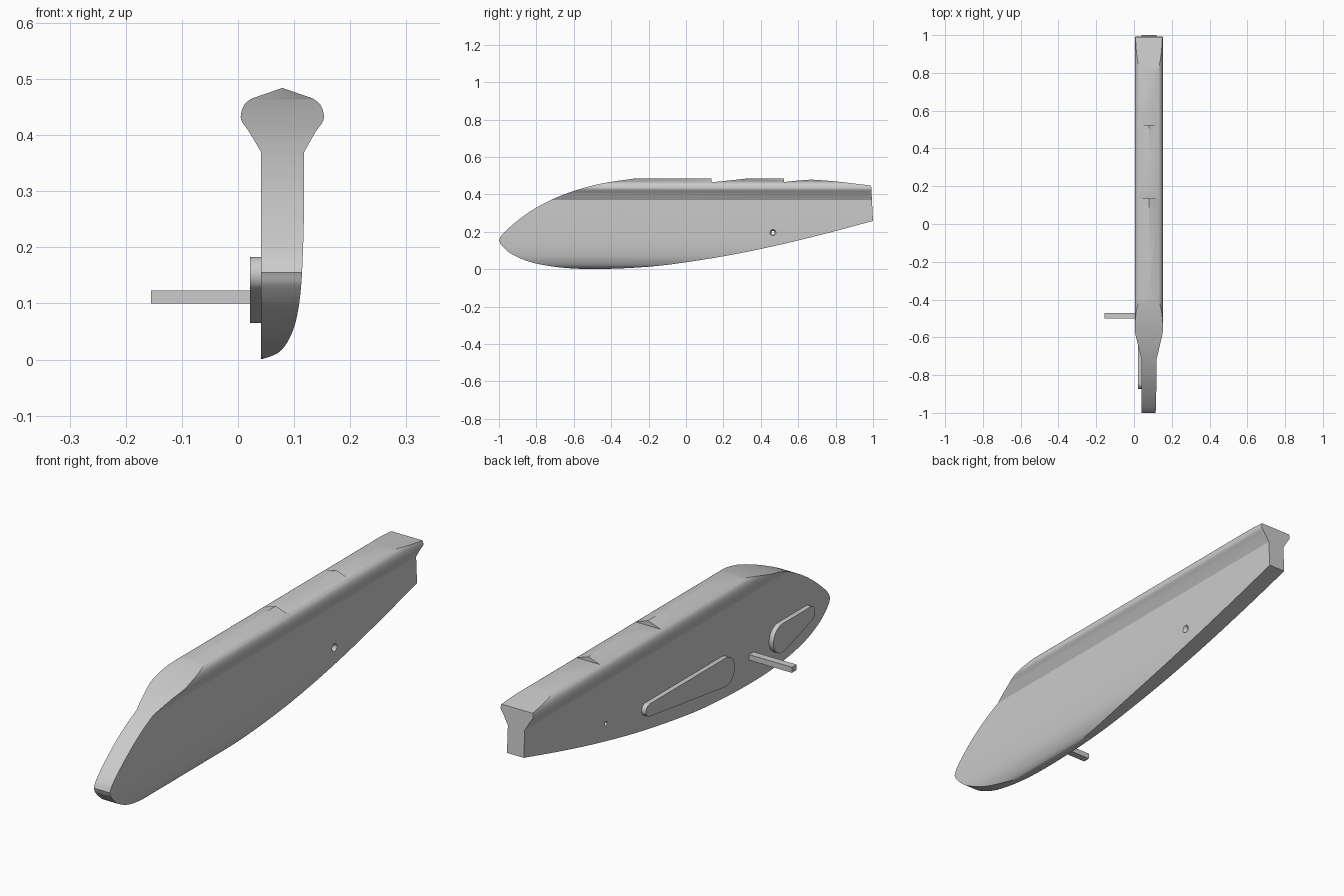
import bpy, bmesh, math
from mathutils import Vector, Matrix

cube = bpy.data.objects.get("Cube")
if cube:
    bpy.data.objects.remove(cube, do_unlink=True)

grey = bpy.data.materials.new("plain grey")
grey.use_nodes = True
GREY = (0.6, 0.6, 0.6, 1)
grey.diffuse_color = GREY
grey.node_tree.nodes["Principled BSDF"].inputs["Base Color"].default_value = GREY


def spline(points, steps=6):
    """Smooth 2D curve through the points."""
    p = [Vector(q) for q in points]
    p = [2 * p[0] - p[1]] + p + [2 * p[-1] - p[-2]]
    out = []
    for a, b, c, d in zip(p, p[1:], p[2:], p[3:]):
        for i in range(steps):
            t = i / steps
            out.append(0.5 * (2 * b + (c - a) * t + (2 * a - 5 * b + 4 * c - d) * t * t
                              + (3 * b - a - 3 * c + d) * t ** 3))
    return [tuple(v) for v in out] + [tuple(points[-1])]


def finish(name, bm):
    bmesh.ops.recalc_face_normals(bm, faces=bm.faces)
    mesh = bpy.data.meshes.new(name)
    bm.to_mesh(mesh)
    bm.free()
    mesh.materials.append(grey)
    obj = bpy.data.objects.new(name, mesh)
    bpy.context.collection.objects.link(obj)
    return obj


def prism(name, outline, place, start, end):
    """Extrude an outline; place maps (u, v, depth) to a position."""
    bm = bmesh.new()
    face = bm.faces.new([bm.verts.new(place(u, v, start)) for u, v in outline])
    ext = bmesh.ops.extrude_face_region(bm, geom=[face])["geom"]
    shift = Vector(place(0, 0, end)) - Vector(place(0, 0, start))
    bmesh.ops.translate(bm, vec=shift, verts=[g for g in ext if isinstance(g, bmesh.types.BMVert)])
    return finish(name, bm)


def along_y(u, v, d):
    return (u, d, v)


def along_x(u, v, d):
    return (d, u, v)


def boolean(obj, tool, operation):
    mod = obj.modifiers.new("cut", "BOOLEAN")
    mod.operation, mod.object, mod.solver = operation, tool, "EXACT"
    bpy.context.view_layer.objects.active = obj
    bpy.ops.object.modifier_apply(modifier=mod.name)
    bpy.data.objects.remove(tool, do_unlink=True)


def smooth(obj):
    bpy.ops.object.select_all(action="DESELECT")
    obj.select_set(True)
    bpy.context.view_layer.objects.active = obj
    bpy.ops.object.shade_smooth_by_angle(angle=math.radians(25))


# Cross-section: flat inner wall, rounded outer bottom edge, bulged rail on top
MID, LEFT, RIGHT = 0.079, 0.041, 0.118
bulge = spline([(0.06, 0.407), (0.0725, 0.425), (0.0735, 0.439), (0.067, 0.455), (0.055, 0.465)], 4)
edge = spline([(LEFT, 0), (0.07, 0.011), (0.088, 0.031), (0.103, 0.068), (0.112, 0.125),
               (0.116, 0.2), (RIGHT, 0.28)], 5)
section = (edge + [(RIGHT, 0.37)] + [(MID + x, z) for x, z in bulge] + [(MID, 0.484)]
           + [(MID - x, z) for x, z in reversed(bulge)] + [(LEFT, 0.37)])
body = prism("body", section, along_y, -1.2, 1.2)

# Side outline: pointed nose, stepped top and tapered tail
top = spline([(-1, 0.155), (-0.98, 0.188), (-0.91, 0.252), (-0.82, 0.317), (-0.715, 0.373),
              (-0.6, 0.418), (-0.45, 0.458), (-0.28, 0.484)])
steps = [(0.135, 0.484), (0.135, 0.464), (0.22, 0.473), (0.32, 0.484), (0.525, 0.484),
         (0.525, 0.466), (0.6, 0.474)]
tail = spline([(0.67, 0.479), (0.8, 0.469), (0.99, 0.447)], 4)
belly = spline([(1, 0.258), (0.75, 0.191), (0.5, 0.13), (0.25, 0.078), (0, 0.037), (-0.2, 0.013),
                (-0.45, 0.001), (-0.65, 0.007), (-0.82, 0.035), (-0.93, 0.08), (-0.985, 0.127),
                (-1, 0.155)])
boolean(body, prism("outline", top + steps + tail + belly[:-1], along_x, -0.5, 0.5), "INTERSECT")

# Countersunk screw hole
for radius_in, radius_out, x_in, x_out in ((0.009, 0.009, -0.1, 0.3), (0.009, 0.018, 0.103, 0.119)):
    bm = bmesh.new()
    bmesh.ops.create_cone(bm, cap_ends=True, segments=24, radius1=radius_in, radius2=radius_out,
                          depth=x_out - x_in,
                          matrix=Matrix.Translation(((x_in + x_out) / 2, 0.465, 0.195))
                          @ Matrix.Rotation(math.pi / 2, 4, "Y"))
    boolean(body, finish("hole", bm), "DIFFERENCE")
smooth(body)


# Raised teardrop pads: a small circle and a large circle joined by tangents
def pad(name, small, large):
    (y1, z1, r1), (y2, z2, r2) = small, large
    heading = math.atan2(z2 - z1, y2 - y1)
    spread = math.acos((r1 - r2) / math.hypot(y2 - y1, z2 - z1))
    n = 16
    points = []
    for y, z, r, a, b in ((y2, z2, r2, -spread, spread), (y1, z1, r1, spread, 2 * math.pi - spread)):
        for i in range(n + 1):
            t = heading + a + (b - a) * i / n
            points.append((y + r * math.cos(t), z + r * math.sin(t)))
    smooth(prism(name, points, along_x, 0.021, 0.045))


pad("front_pad", (-0.842, 0.152, 0.031), (-0.66, 0.124, 0.059))
pad("rear_pad", (0.205, 0.157, 0.026), (-0.29, 0.124, 0.059))

# Square pin sticking out of the inner wall
prism("pin", [(-0.5, 0.1), (-0.47, 0.1), (-0.47, 0.123), (-0.5, 0.123)], along_x, -0.155, 0.06)
